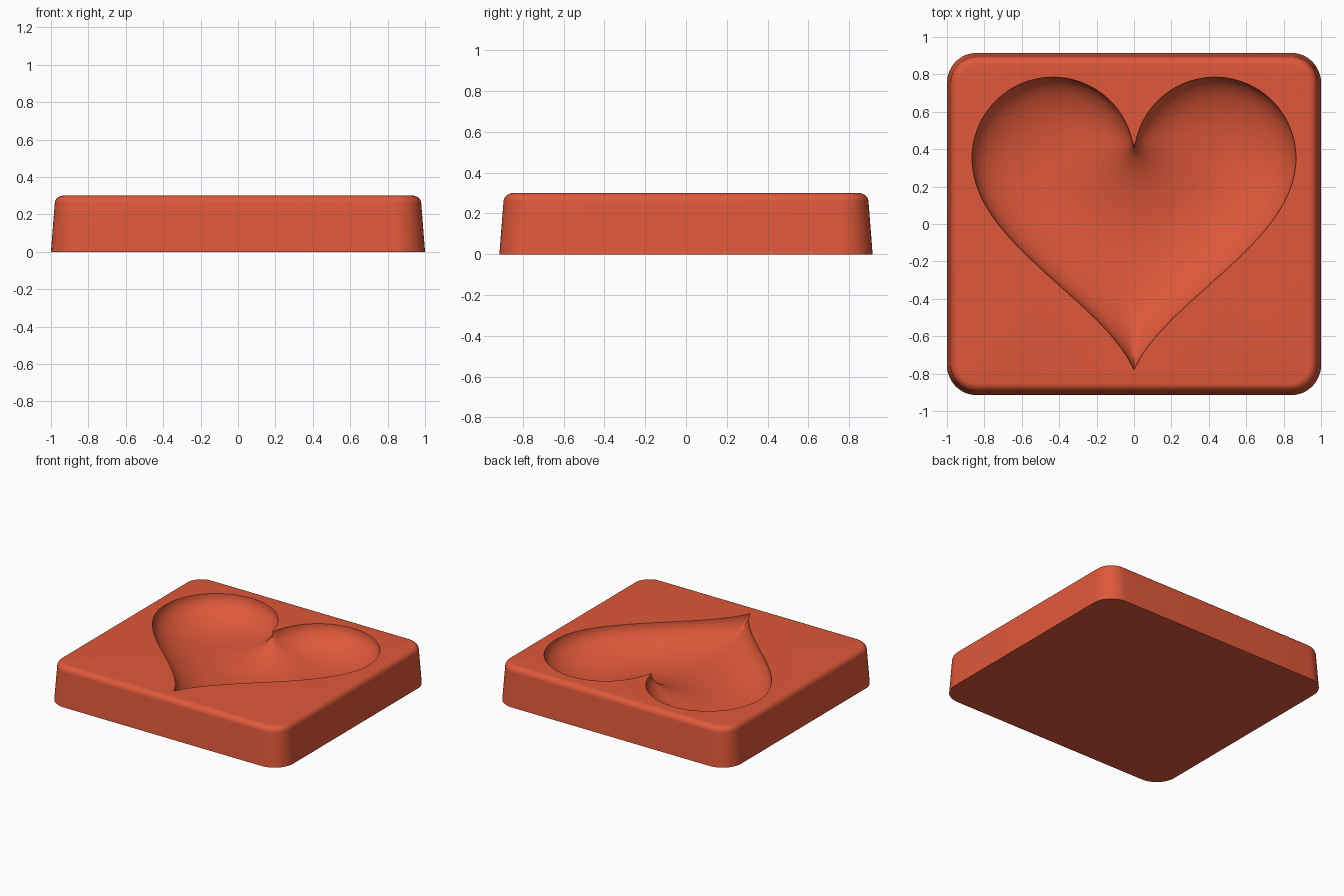
import bpy
import bmesh
from math import sin, cos, pi, radians, sqrt
from mathutils import Vector

cube = bpy.data.objects.get("Cube")
if cube:
    bpy.data.objects.remove(cube, do_unlink=True)

HEIGHT = 0.3
DEPTH = 0.2       # deepest part of the hollow
ROLL = 0.42       # width of the rounded wall of the hollow
RINGS = 26


def material(name, rgb):
    mat = bpy.data.materials.new(name)
    mat.use_nodes = True
    colour = (*rgb, 1.0)
    mat.diffuse_color = colour
    mat.node_tree.nodes["Principled BSDF"].inputs["Base Color"].default_value = colour
    return mat


def rounded_rectangle(half_x, half_y, radius, steps=12):
    points = []
    for quarter, (sx, sy) in enumerate([(1, 1), (-1, 1), (-1, -1), (1, -1)]):
        for i in range(steps + 1):
            a = (quarter + i / steps) * pi / 2
            points.append((sx * (half_x - radius) + radius * cos(a),
                           sy * (half_y - radius) + radius * sin(a)))
    return points


def half_heart():
    """Right half of the outline: round lobe, then a curve down to the tip."""
    radius, cx, cy = 0.433, 0.433, 0.352
    points = []
    for i in range(64):
        a = radians(171 * (1 - i / 64))
        points.append(Vector((cx + radius * cos(a), cy + radius * sin(a))))
    points[0].x = 0
    ctrl = [Vector(p) for p in ((0.866, 0.352), (0.866, -0.1), (0.17, -0.4), (0, -0.78))]
    for i in range(49):
        t = i / 48
        u = 1 - t
        points.append(ctrl[0] * u**3 + ctrl[1] * 3 * u * u * t
                      + ctrl[2] * 3 * u * t * t + ctrl[3] * t**3)
    return points


def distance(x, y, segments):
    best = 9.0
    for ax, ay, dx, dy, length2 in segments:
        px, py = x - ax, y - ay
        t = min(1, max(0, (px * dx + py * dy) / length2))
        best = min(best, (px - t * dx) ** 2 + (py - t * dy) ** 2)
    return sqrt(best)


def hollow_depth(x, y, segments):
    """Rounded wall profile over a blend of the distances to both halves."""
    right = max(distance(x, y, segments), 1e-6)
    left = max(distance(-x, y, segments), 1e-6)
    d = (right**-4 + left**-4) ** -0.25
    t = min(1, d / ROLL)
    return DEPTH * sqrt(1 - (1 - t) ** 2)


def bridge(bm, lower, upper):
    n = len(lower)
    for i in range(n):
        j = (i + 1) % n
        bm.faces.new((lower[i], lower[j], upper[j], upper[i]))


def loop_edges(bm, loop):
    return [bm.edges.get((v, loop[i - 1])) for i, v in enumerate(loop)]


bm = bmesh.new()

# Tapered block with rounded corners and a rounded top edge
profile = [(0, 0), (0.02, HEIGHT - 0.045)]
for i in range(1, 9):
    a = i / 8 * pi / 2
    profile.append((0.02 + 0.045 * (1 - cos(a)), HEIGHT - 0.045 * (1 - sin(a))))
loops = []
for inset, z in profile:
    outline = rounded_rectangle(1 - inset, 0.915 - inset, 0.16 - inset)
    loops.append([bm.verts.new((x, y, z)) for x, y in outline])
for lower, upper in zip(loops, loops[1:]):
    bridge(bm, lower, upper)
bm.faces.new(loops[0][::-1])

# Heart hollow: outline rings shrinking to the middle, sunk by the wall profile
half = half_heart()
segments = [(a.x, a.y, b.x - a.x, b.y - a.y, (b - a).length_squared)
            for a, b in zip(half, half[1:])]
heart = half + [Vector((-p.x, p.y)) for p in half[-2:0:-1]]
rim = ring = [bm.verts.new((p.x, p.y, HEIGHT)) for p in heart]
for k in range(1, RINGS):
    s = 1 - (k / RINGS) ** 2
    inner = [bm.verts.new((p.x * s, p.y * s,
                           HEIGHT - hollow_depth(p.x * s, p.y * s, segments)))
             for p in heart]
    bridge(bm, ring, inner)
    ring = inner
middle = bm.verts.new((0, 0, HEIGHT - hollow_depth(0, 0, segments)))
for i, v in enumerate(ring):
    bm.faces.new((ring[i - 1], v, middle))

# Flat top between the block edge and the heart rim
bmesh.ops.triangle_fill(bm, use_beauty=True,
                        edges=loop_edges(bm, loops[-1]) + loop_edges(bm, rim))
bmesh.ops.recalc_face_normals(bm, faces=bm.faces[:])

mesh = bpy.data.meshes.new("heart_tray")
bm.to_mesh(mesh)
bm.free()
mesh.materials.append(material("warm_red", (0.74, 0.098, 0.042)))
tray = bpy.data.objects.new("heart_tray", mesh)
bpy.context.collection.objects.link(tray)
bpy.context.view_layer.objects.active = tray
tray.select_set(True)
bpy.ops.object.shade_smooth_by_angle(angle=radians(35))
